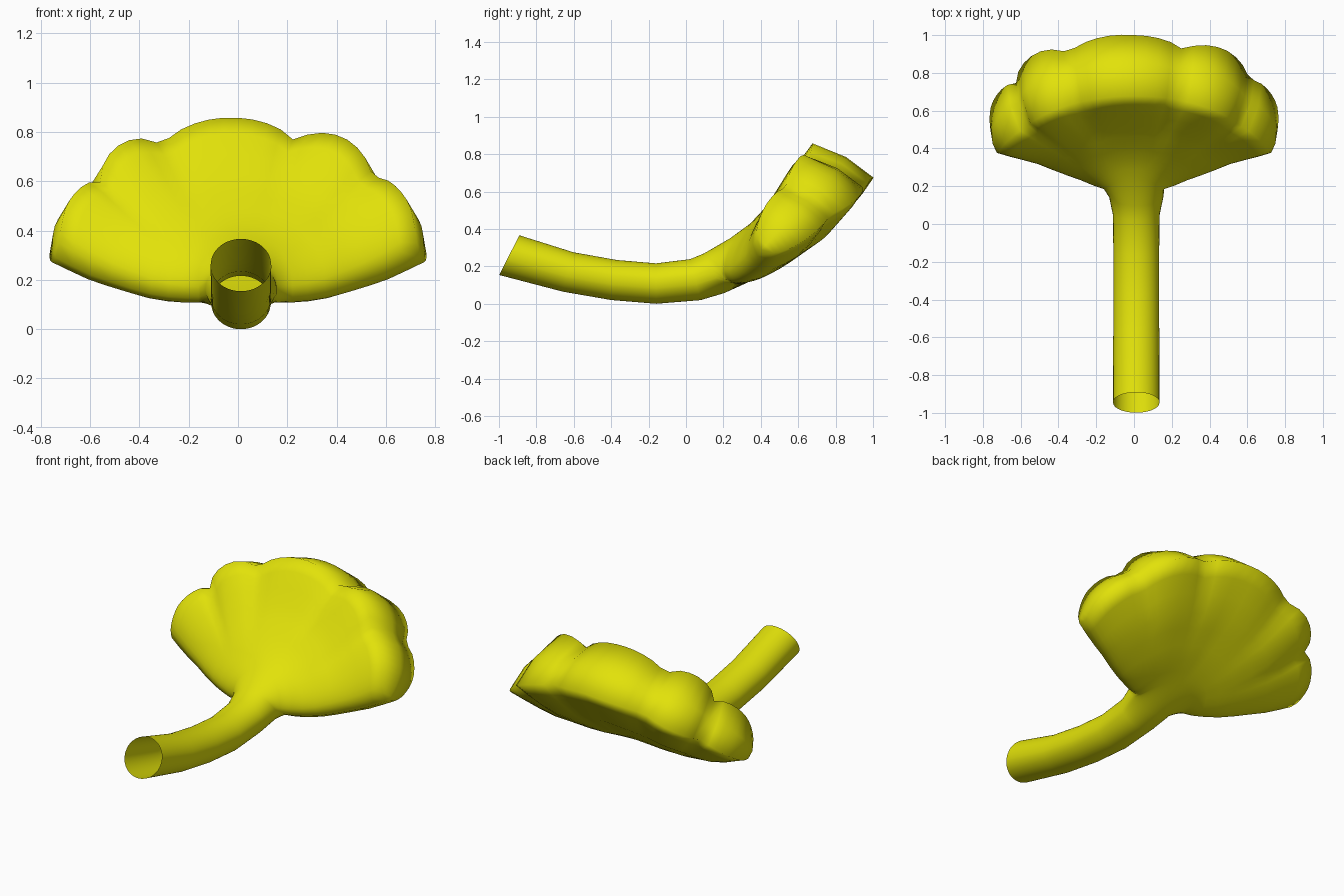
import bpy, bmesh, math

if "Cube" in bpy.data.objects:
    bpy.data.objects.remove(bpy.data.objects["Cube"])

M = 44                                   # steps across each half of a section
QS = []
for i in range(M + 1):
    u = -1 + 2 * i / M
    QS.append(0.55 * u + 0.45 * math.sin(u * math.pi / 2))


def lerp(table, t):
    """Piecewise linear lookup in (t, value) pairs."""
    for (a, va), (b, vb) in zip(table, table[1:]):
        if t <= b:
            k = max(0.0, (t - a) / (b - a))
            return va + (vb - va) * k
    return table[-1][1]


# tube stations: y, z, tangent angle in degrees, radius, half width
STATIONS = [(-0.945, 0.265, -27, 0.119, 0.123), (-0.63, 0.175, -15, 0.109, 0.122),
            (-0.385, 0.132, -8, 0.108, 0.121), (-0.16, 0.113, 0, 0.108, 0.121),
            (0.05, 0.134, 14, 0.113, 0.124), (0.15, 0.168, 27, 0.119, 0.145)]

# fan: origin, lobe limits, spread and layer offsets by distance
OY, OZ, RIM = 0.20, 0.16, 72
LIMITS = [-72, -46, -23, 17, 44, 72]
REACH = [(0, 0.885), (30, 0.89), (50, 0.87), (60, 0.84), (72, 0.78)]
SPREAD = [(0.16, 94), (0.3, 85), (0.5, 77), (0.78, 72)]
TOP = [(0.15, 0.115), (0.3, 0.092), (0.55, 0.10), (0.72, 0.135), (0.87, 0.16)]
BOTTOM = [(0.15, -0.155), (0.33, -0.205), (0.6, -0.235), (0.8, -0.215), (0.9, -0.195)]


def lobe(deg):
    """1 in the middle of a lobe, 0 in the notch between two lobes."""
    for a, b in zip(LIMITS, LIMITS[1:]):
        if a <= deg <= b:
            # the outer lobes stay full toward the side edge
            t = (deg - a) / (b - a)
            if a == LIMITS[0]:
                t = 0.35 + 0.65 * t
            if b == LIMITS[-1]:
                t = 0.65 * t
            return max(0.0, math.sin(math.pi * t)) ** 0.6
    return 0.8


def fan_point(q, f, side):
    """q across, f along (0 throat, 1 rim), side +1 top, -1 bottom, 0 end face."""
    deg = q * RIM
    b = lobe(deg)
    end = lerp(REACH, abs(deg)) - 0.055 * (1 - b)
    r = 0.16 + (end - 0.16) * f
    phi = math.radians(q * lerp(SPREAD, r))
    t, m = lerp(TOP, r), lerp(BOTTOM, r)
    # the underside sits a little deeper away from the middle
    m -= 0.025 * f * min(1.0, abs(deg) / 32)
    mid, half = (t + m) / 2, (t - m) / 2
    p = 2.0 + 1.9 * f
    round_off = math.sqrt(max(0.0, 1 - abs(q) ** p))
    pinch = 1 - (0.30 if side > 0 else 0.28) * (1 - b) * f ** 3
    n = mid + side * half * round_off * pinch
    # the end face leans toward the top layer and bulges a little
    r -= 0.05 * side * round_off * f
    if side == 0:
        r += 0.025 * round_off
    x, v = r * math.sin(phi), r * math.cos(phi)
    s = math.sqrt(0.5)
    return (x, OY + s * (v - n), OZ + s * (v + n))


def tube_point(q, station, side):
    y, z, ang, rad, wide = station
    a = math.radians(ang)
    n = side * rad * math.sqrt(max(0.0, 1 - q * q))
    return (0.012 + q * wide, y - n * math.sin(a), z + n * math.cos(a))


bm = bmesh.new()
rings = []


def add_ring(func, arg):
    """Closed section: top layer left to right, bottom layer right to left."""
    pts = [func(q, arg, 1) for q in QS] + [func(q, arg, -1) for q in QS[-2:0:-1]]
    rings.append([bm.verts.new(p) for p in pts])


for st in STATIONS:
    add_ring(tube_point, st)
for f in (0, 0.1, 0.2, 0.32, 0.46, 0.6, 0.74, 0.88, 1.0):
    add_ring(fan_point, f)

# skin between sections
for ra, rb in zip(rings, rings[1:]):
    c = len(ra)
    for i in range(c):
        j = (i + 1) % c
        bm.faces.new((ra[i], ra[j], rb[j], rb[i]))

# scalloped end face, with a bulging middle row
last = rings[-1]
top = last[:M + 1]
bot = [last[0]] + last[:M:-1] + [last[M]]
middle = [top[0]] + [bm.verts.new(fan_point(q, 1.0, 0)) for q in QS[1:-1]] + [top[M]]
for upper, lower in ((top, middle), (middle, bot)):
    for i in range(M):
        quad = []
        for v in (upper[i], upper[i + 1], lower[i + 1], lower[i]):
            if v not in quad:
                quad.append(v)
        bm.faces.new(quad)

bmesh.ops.recalc_face_normals(bm, faces=bm.faces[:])

# stand the piece on the ground
low = min(v.co.z for v in bm.verts)
bmesh.ops.translate(bm, verts=bm.verts[:], vec=(0, 0, -low))
mesh = bpy.data.meshes.new("flared_fan_tube")
bm.to_mesh(mesh)
bm.free()

yellow = bpy.data.materials.new("yellow")
yellow.diffuse_color = (0.76, 0.76, 0.003, 1)
yellow.use_nodes = True
yellow.node_tree.nodes["Principled BSDF"].inputs["Base Color"].default_value = yellow.diffuse_color
mesh.materials.append(yellow)

obj = bpy.data.objects.new("flared_fan_tube", mesh)
bpy.context.collection.objects.link(obj)
bpy.context.view_layer.objects.active = obj
obj.select_set(True)
bpy.ops.object.shade_smooth_by_angle(angle=math.radians(110))
